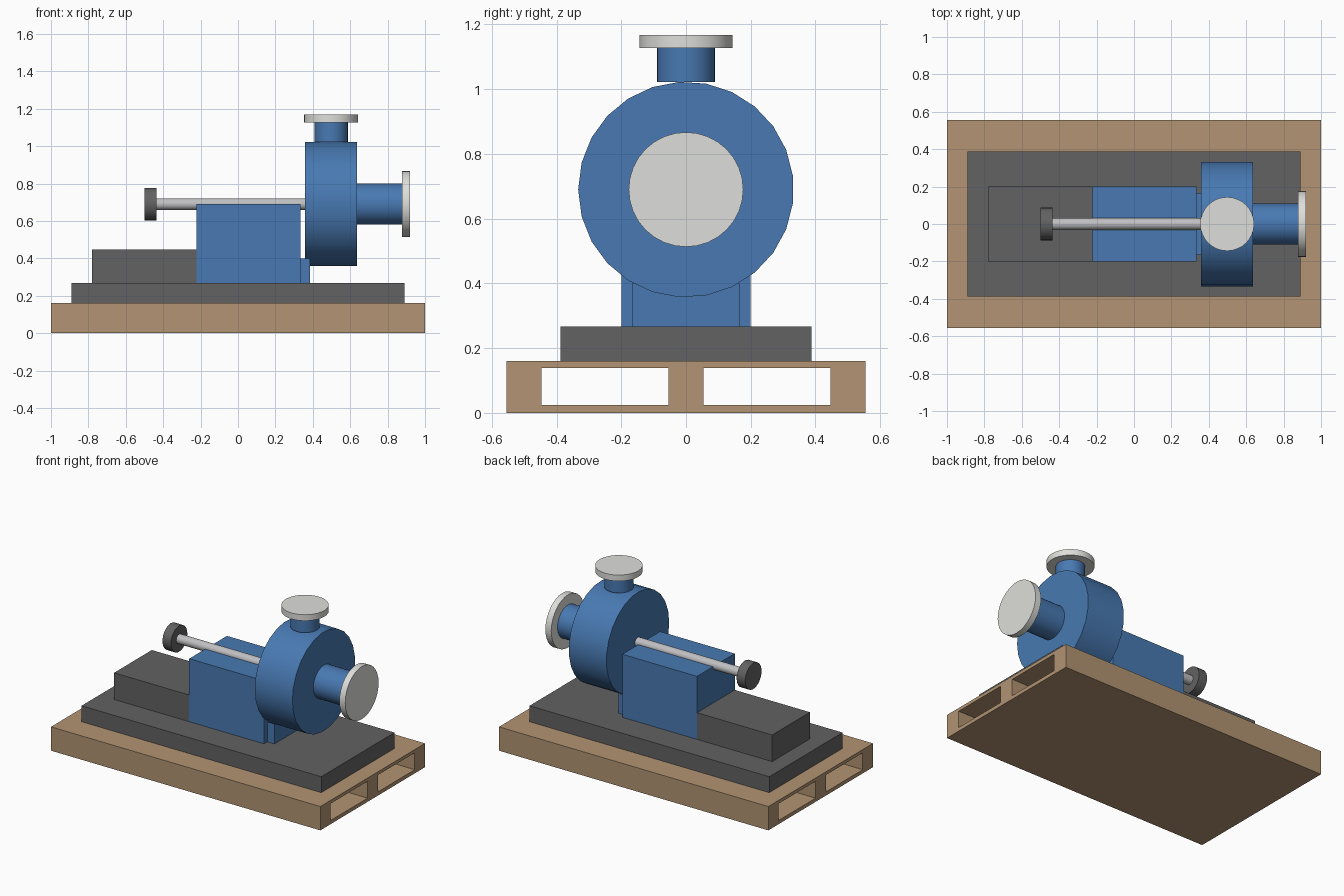
import bpy, math
from mathutils import Matrix

if "Cube" in bpy.data.objects:
    bpy.data.objects.remove(bpy.data.objects["Cube"])


def material(name, rgb):
    m = bpy.data.materials.new(name)
    lin = [((c / 255 + 0.055) / 1.055) ** 2.4 for c in rgb]
    m.diffuse_color = (*lin, 1)
    m.use_nodes = True
    m.node_tree.nodes["Principled BSDF"].inputs["Base Color"].default_value = m.diffuse_color
    return m


WOOD = material("wood_brown", (178, 148, 115))
DARK = material("dark_grey", (98, 98, 99))
BLUE = material("pump_blue", (72, 121, 178))
LIGHT = material("flange_grey", (222, 222, 219))
STEEL = material("shaft_steel", (192, 192, 194))


def box(name, x, y, z, mat):
    """Box from (min, max) ranges on each axis."""
    bpy.ops.mesh.primitive_cube_add(size=1)
    ob = bpy.context.object
    ob.name = name
    centre = [(a + b) / 2 for a, b in (x, y, z)]
    sx, sy, sz = [b - a for a, b in (x, y, z)]
    ob.data.transform(Matrix.Translation(centre) @ Matrix.Diagonal((sx, sy, sz, 1)))
    ob.data.materials.append(mat)
    return ob


def cylinder(name, axis, start, end, radius, centre, mat, sides=32):
    """Cylinder along x (centre = y, z) or along z (centre = x, y)."""
    bpy.ops.mesh.primitive_cylinder_add(vertices=sides, radius=radius, depth=end - start)
    ob = bpy.context.object
    ob.name = name
    mid = (start + end) / 2
    if axis == 'X':
        # first vertex (+y) turned to -y before tipping the axis onto x
        turn = Matrix.Rotation(math.pi / 2, 4, 'Y') @ Matrix.Rotation(math.pi, 4, 'Z')
        place = Matrix.Translation((mid, *centre)) @ turn
    else:
        place = Matrix.Translation((*centre, mid))
    ob.data.transform(place)
    ob.data.materials.append(mat)
    bpy.ops.object.shade_smooth_by_angle(angle=math.radians(35))
    return ob


# Pallet with two fork tunnels running along its length
pallet = box("pallet", (-1, 1), (-0.555, 0.555), (0, 0.16), WOOD)
for side in (-1, 1):
    y = sorted((side * 0.054, side * 0.446))
    cutter = box("fork_cutter", (-1.1, 1.1), y, (0.025, 0.138), WOOD)
    cutter.hide_render = True
    mod = pallet.modifiers.new("fork_tunnel", 'BOOLEAN')
    mod.operation = 'DIFFERENCE'
    mod.solver = 'EXACT'
    mod.object = cutter
    bpy.context.view_layer.objects.active = pallet
    bpy.ops.object.modifier_apply(modifier=mod.name)
    bpy.data.objects.remove(cutter)

# Base plate and motor plinth
box("base_plate", (-0.89, 0.89), (-0.388, 0.388), (0.16, 0.267), DARK)
box("motor_plinth", (-0.78, -0.222), (-0.2, 0.2), (0.267, 0.446), DARK)

# Bearing housing and the foot under the pump casing
box("bearing_housing", (-0.222, 0.333), (-0.2, 0.2), (0.267, 0.69), BLUE)
box("casing_foot", (0.333, 0.386), (-0.165, 0.165), (0.267, 0.4), BLUE)

# Round pump casing
AXIS = (0, 0.69)
cylinder("pump_casing", 'X', 0.358, 0.637, 0.333, AXIS, BLUE, 25)

# Drive shaft with coupling
cylinder("drive_shaft", 'X', -0.44, 0.358, 0.031, AXIS, STEEL, 24)
cylinder("shaft_coupling", 'X', -0.5, -0.437, 0.087, AXIS, DARK, 28)

# Suction pipe and flange
cylinder("suction_pipe", 'X', 0.637, 0.877, 0.11, AXIS, BLUE)
cylinder("suction_flange", 'X', 0.877, 0.92, 0.177, AXIS, LIGHT)

# Discharge pipe and flange
cylinder("discharge_pipe", 'Z', 1.022, 1.127, 0.089, (0.498, 0), BLUE)
cylinder("discharge_flange", 'Z', 1.127, 1.168, 0.144, (0.498, 0), LIGHT)
